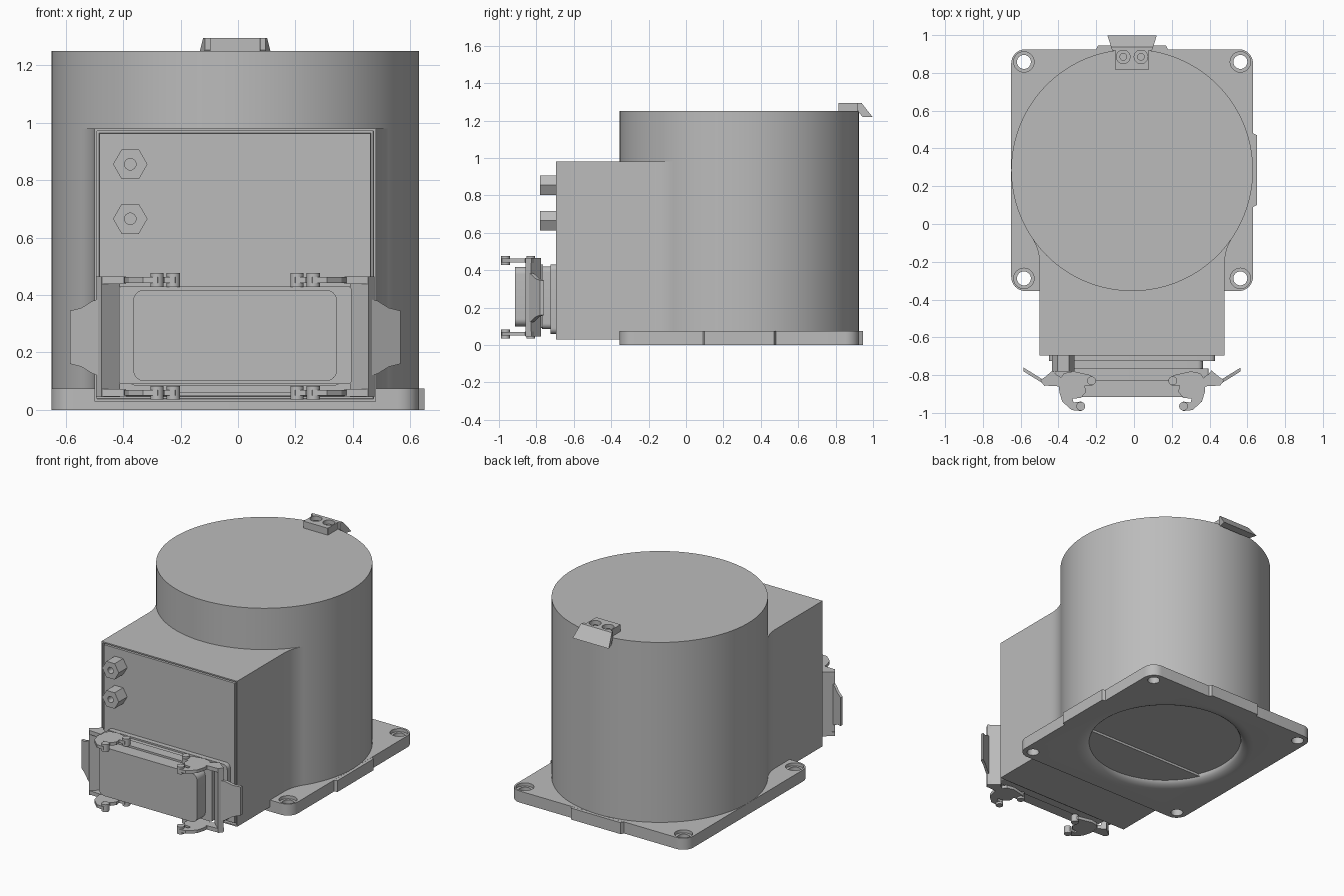
import bpy, bmesh, math
from math import sin, cos, pi
from mathutils import Matrix

cube = bpy.data.objects.get("Cube")
if cube:
    bpy.data.objects.remove(cube, do_unlink=True)

CX, CY, R = -0.01, 0.285, 0.64          # main axis and drum radius

grey = bpy.data.materials.new("plain grey")
grey.use_nodes = True
grey.diffuse_color = (0.5, 0.5, 0.5, 1)
grey.node_tree.nodes["Principled BSDF"].inputs["Base Color"].default_value = (0.5, 0.5, 0.5, 1)


def finish(name, bm):
    bmesh.ops.recalc_face_normals(bm, faces=bm.faces[:])
    mesh = bpy.data.meshes.new(name)
    bm.to_mesh(mesh)
    bm.free()
    obj = bpy.data.objects.new(name, mesh)
    bpy.context.collection.objects.link(obj)
    mesh.materials.append(grey)
    return obj


def prism_mesh(pts, lo, hi, axis="z"):
    """Closed outline extruded along an axis."""
    place = {"x": lambda a, b, h: (h, a, b),
             "y": lambda a, b, h: (a, h, b),
             "z": lambda a, b, h: (a, b, h)}[axis]
    bm = bmesh.new()
    low = [bm.verts.new(place(a, b, lo)) for a, b in pts]
    high = [bm.verts.new(place(a, b, hi)) for a, b in pts]
    bm.faces.new(low)
    bm.faces.new(high)
    for i in range(len(pts)):
        j = (i + 1) % len(pts)
        bm.faces.new((low[i], low[j], high[j], high[i]))
    return bm


def prism(name, pts, lo, hi, axis="z"):
    return finish(name, prism_mesh(pts, lo, hi, axis))


def circle(x, y, r, n=32):
    return [(x + r * cos(2 * pi * i / n), y + r * sin(2 * pi * i / n)) for i in range(n)]


def rounded(x0, x1, y0, y1, r, n=8):
    """Rectangle outline with rounded corners."""
    pts = []
    corners = [(x1 - r, y1 - r), (x0 + r, y1 - r), (x0 + r, y0 + r), (x1 - r, y0 + r)]
    for k, (cx, cy) in enumerate(corners):
        for i in range(n + 1):
            a = pi / 2 * (k + i / n)
            pts.append((cx + r * cos(a), cy + r * sin(a)))
    return pts


def lathe(name, profile, n=96):
    bm = bmesh.new()
    verts = [bm.verts.new((r, 0, z)) for r, z in profile]
    edges = [bm.edges.new(pair) for pair in zip(verts, verts[1:])]
    bmesh.ops.spin(bm, geom=verts + edges, cent=(0, 0, 0), axis=(0, 0, 1),
                   angle=2 * pi, steps=n, use_duplicate=False)
    bmesh.ops.remove_doubles(bm, verts=bm.verts[:], dist=0.0001)
    bmesh.ops.translate(bm, verts=bm.verts[:], vec=(CX, CY, 0))
    return finish(name, bm)


def cut(obj, cutter):
    mod = obj.modifiers.new("cut", "BOOLEAN")
    mod.operation, mod.solver, mod.object = "DIFFERENCE", "EXACT", cutter
    bpy.context.view_layer.objects.active = obj
    bpy.ops.object.modifier_apply(modifier=mod.name)
    bpy.data.objects.remove(cutter, do_unlink=True)


parts = []

# Base plate with recessed underside and counterbored corner holes
plate = prism("base_plate", rounded(CX - R, CX + R, CY - R, CY + R, 0.075), 0, 0.075)
fillet = [(0.54 - 0.08 * sin(a), 0.045 * (1 - cos(a))) for a in [pi / 2 * i / 6 for i in range(7)]]
cut(plate, lathe("recess_cutter", [(0, -0.05), (0.54, -0.05)] + fillet + [(0, 0.045)]))
for sx in (-1, 1):
    for sy in (-1, 1):
        x, y = CX + sx * 0.573, CY + sy * 0.573
        cut(plate, prism("hole_cutter", circle(x, y, 0.037), -0.1, 0.2))
        cut(plate, prism("bore_cutter", circle(x, y, 0.054), 0.055, 0.2))
parts.append(plate)

# Locating pads on the plate edges
e = CX + R
parts.append(prism("side_pad", [(e - 0.02, 0.08), (e, 0.09), (e + 0.02, 0.1),
                                (e + 0.02, 0.47), (e, 0.48), (e - 0.02, 0.49)], 0, 0.0745))
e = CY + R
parts.append(prism("back_pad", [(-0.21, e - 0.02), (-0.2, e), (-0.19, e + 0.02),
                                (0.17, e + 0.02), (0.18, e), (0.19, e - 0.02)], 0, 0.0745))

# Main drum
parts.append(prism("drum", circle(CX, CY, R, 128), 0.06, 1.25))

# Front housing, blended into the drum by side fillets, with a grooved cover
half, fy = 0.49, -0.21
fr = ((CY - fy) ** 2 + half ** 2 - R ** 2) / (2 * (R - half))
sweep = math.atan2(CY - fy, half + fr)
side = [(half, -0.695)]
for i in range(13):
    a = sweep * i / 12
    side.append((half + fr - fr * cos(a), fy + fr * sin(a)))
side.append((0.45, 0.1))
outline = [(CX + x, y) for x, y in side] + [(CX - x, y) for x, y in reversed(side)]
bm = prism_mesh(outline, 0.03, 0.98)
bmesh.ops.recalc_face_normals(bm, faces=bm.faces[:])
front = min(bm.faces, key=lambda f: f.calc_center_median().y)
for thick, depth in ((0.012, 0), (0.002, -0.02), (0.01, 0), (0.002, 0.018)):
    bmesh.ops.inset_region(bm, faces=[front], thickness=thick, depth=depth)
parts.append(finish("front_housing", bm))

# Hexagonal glands
for name, z in (("upper_gland", 0.855), ("lower_gland", 0.665)):
    gland = prism(name, circle(-0.375, z, 0.06, 6), -0.78, -0.69, "y")
    cut(gland, prism("gland_cutter", circle(-0.375, z, 0.02, 24), -0.85, -0.72, "y"))
    parts.append(gland)

# Connector: stacked rounded blocks from the housing outwards
for name, w, z0, z1, y0, y1, r in (
        ("connector_flange", 0.44, 0.06, 0.43, -0.725, -0.69, 0.03),
        ("connector_socket", 0.375, 0.085, 0.42, -0.77, -0.72, 0.03),
        ("connector_collar", 0.405, 0.09, 0.43, -0.83, -0.765, 0.012),
        ("connector_hood", 0.355, 0.1, 0.418, -0.915, -0.82, 0.04)):
    parts.append(prism(name, rounded(CX - w, CX + w, z0, z1, r), y0, y1, "y"))

# Locking levers, one on each side of the connector
claw = [(0.39, -0.83), (0.36, -0.79), (0.31, -0.78), (0.22, -0.80), (0.195, -0.83),
        (0.21, -0.855), (0.25, -0.855), (0.245, -0.89), (0.27, -0.92), (0.315, -0.925),
        (0.31, -0.945), (0.27, -0.94), (0.25, -0.965), (0.27, -0.99), (0.32, -0.985),
        (0.37, -0.94), (0.385, -0.89)]
arm = [(0.38, -0.81), (0.42, -0.785), (0.485, -0.825), (0.465, -0.855), (0.38, -0.86)]
bar = [(0.485, -0.83), (0.42, -0.775), (0.40, -0.80), (0.465, -0.857)]
wing = [(0.47, 0.12), (0.495, 0.125), (0.535, 0.15), (0.575, 0.16),
        (0.575, 0.345), (0.535, 0.355), (0.495, 0.38), (0.47, 0.385)]
for s, label in ((1, "left"), (-1, "right")):
    def flip(pts):
        return [(CX + s * x, y) for x, y in pts]

    parts.append(prism(label + "_lever_bar", flip(bar), 0.045, 0.465))
    bm = prism_mesh(flip(wing), -0.78, -0.76, "y")
    for v in bm.verts:                                   # sweep the wing back
        v.co.y -= (0.575 - s * (v.co.x - CX)) * 0.62
    parts.append(finish(label + "_lever_wing", bm))
    for level, z in (("upper", 0.452), ("lower", 0.06)):
        tag = label + "_" + level
        parts.append(prism(tag + "_claw", flip(claw), z - 0.01, z + 0.01))
        parts.append(prism(tag + "_arm", flip(arm), z - 0.013, z + 0.013))
        for pin, x, y in (("hook_pin", 0.272, -0.965), ("pivot_pin", 0.215, -0.83)):
            parts.append(prism(tag + "_" + pin, circle(CX + s * x, y, 0.023, 20), z - 0.024, z + 0.024))

# Clip on the rear rim: drilled block and flared sloping lip
block = prism("rim_clip_block", rounded(CX - 0.088, CX + 0.088, 0.815, 0.93, 0.001, 1), 1.245, 1.295)
for s in (-1, 1):
    cut(block, prism("screw_cutter", circle(CX + s * 0.047, 0.885, 0.036), 1.265, 1.35))
    parts.append(prism("rim_clip_screw", circle(CX + s * 0.047, 0.885, 0.02, 24), 1.26, 1.275))
parts.append(block)
bm = prism_mesh([(0.918, 1.253), (0.918, 1.295), (0.938, 1.295), (0.998, 1.218), (0.945, 1.218)],
                CX - 0.105, CX + 0.105, "x")
for v in bm.verts:                                       # flare towards the tip
    v.co.x += math.copysign((v.co.y - 0.918) * 0.32, v.co.x - CX)
parts.append(finish("rim_clip_lip", bm))

# Smooth curved walls, keep edges crisp
bpy.ops.object.select_all(action="DESELECT")
for obj in parts:
    obj.select_set(True)
bpy.context.view_layer.objects.active = parts[0]
bpy.ops.object.shade_smooth_by_angle(angle=math.radians(30))
